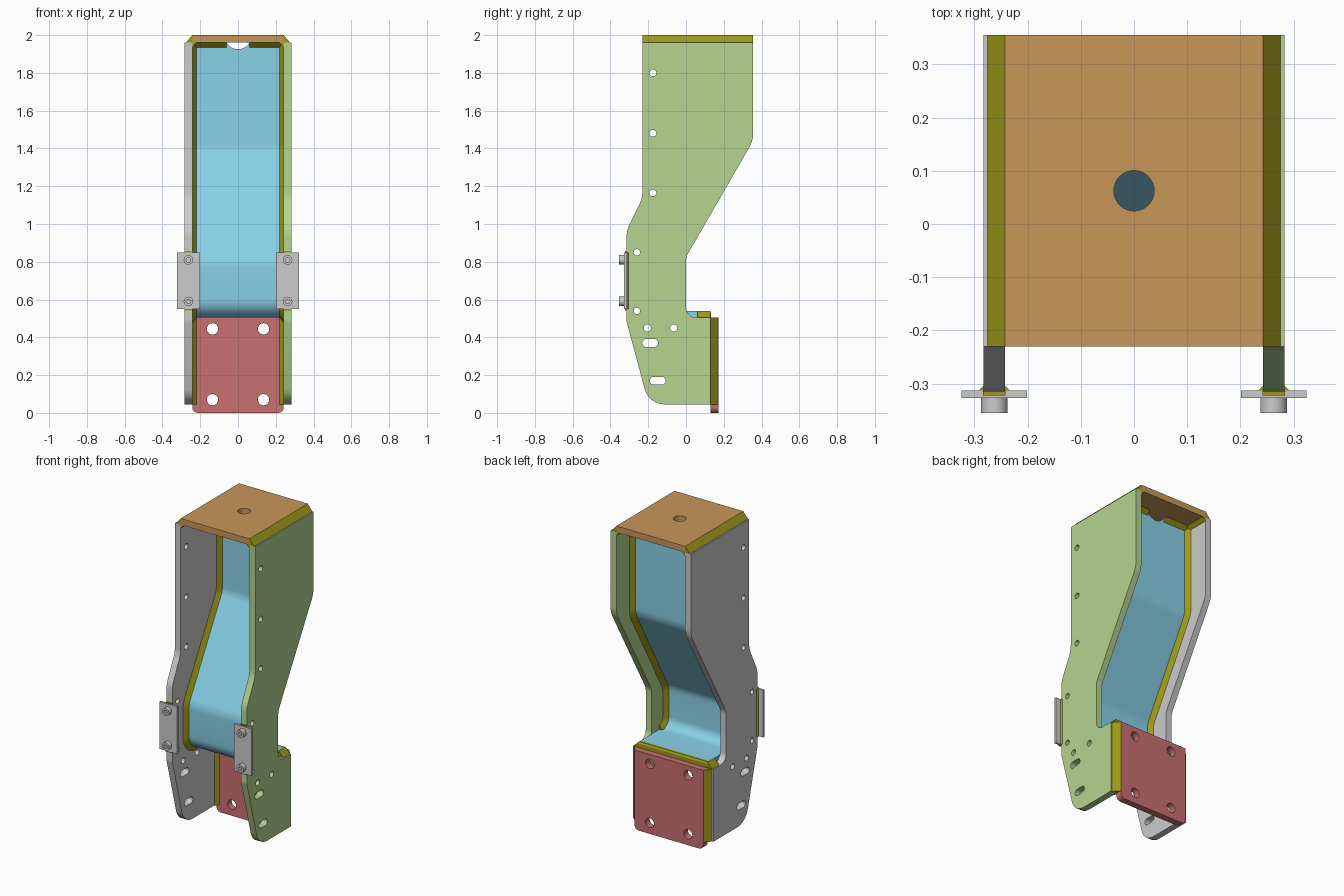
import bpy, bmesh
from math import pi, cos, sin, tan
from mathutils import Vector

if "Cube" in bpy.data.objects:
    bpy.data.objects.remove(bpy.data.objects["Cube"])

COLORS = {"green": (0.46, 0.66, 0.28), "orange": (0.58, 0.31, 0.10), "blue": (0.25, 0.64, 0.81),
          "red": (0.58, 0.16, 0.16), "olive": (0.33, 0.32, 0.01)}
MATS = {}
for n, c in COLORS.items():
    MATS[n] = bpy.data.materials.new(n)
    MATS[n].diffuse_color = (*c, 1)


def finish(name, bm, color=None):
    bmesh.ops.remove_doubles(bm, verts=bm.verts, dist=1e-5)
    bmesh.ops.recalc_face_normals(bm, faces=bm.faces)
    me = bpy.data.meshes.new(name)
    bm.to_mesh(me)
    bm.free()
    ob = bpy.data.objects.new(name, me)
    bpy.context.collection.objects.link(ob)
    if color:
        me.materials.append(MATS[color])
    return ob


def rounded(pts, closed=True, seg=8):
    """Polyline with filleted corners; each point is (u, v[, radius])."""
    out = []
    for i, p in enumerate(pts):
        P = Vector(p[:2])
        if len(p) < 3 or (not closed and i in (0, len(pts) - 1)):
            out.append(P)
            continue
        d0 = (Vector(pts[i - 1][:2]) - P).normalized()
        d1 = (Vector(pts[(i + 1) % len(pts)][:2]) - P).normalized()
        half = d0.angle(d1) / 2
        C = P + (d0 + d1).normalized() * p[2] / sin(half)
        a = P + d0 * p[2] / tan(half) - C
        b = P + d1 * p[2] / tan(half) - C
        t = a.angle(b)
        out += [C + (a * sin(t * (1 - k / seg)) + b * sin(t * k / seg)) / sin(t) for k in range(seg + 1)]
    return out


def circle(u, v, r, n=24):
    return [Vector((u + r * cos(2 * pi * k / n), v + r * sin(2 * pi * k / n))) for k in range(n)]


def slot(u, v, half, r):
    return [Vector((u + (half - r) * (1 if k < 12 else -1) + r * cos(a), v + r * sin(a)))
            for k in range(24) for a in [-pi / 2 + pi * (k % 12) / 11 + (pi if k >= 12 else 0)]]


def extrude(name, loops, axis, a, b, color=None):
    """Extrude an outline (first loop) with holes (other loops) from a to b along an axis."""
    cu = bpy.data.curves.new(name, 'CURVE')
    cu.dimensions, cu.fill_mode = '2D', 'BOTH'
    cu.extrude = abs(b - a) / 2
    for loop in loops:
        sp = cu.splines.new('POLY')
        sp.points.add(len(loop) - 1)
        for q, p in zip(sp.points, loop):
            q.co = (p[0], p[1], 0, 1)
        sp.use_cyclic_u = True
    tmp = bpy.data.objects.new(name + "_curve", cu)
    bpy.context.collection.objects.link(tmp)
    bpy.context.view_layer.update()
    me = bpy.data.meshes.new_from_object(tmp.evaluated_get(bpy.context.evaluated_depsgraph_get()))
    bm = bmesh.new()
    bm.from_mesh(me)
    bpy.data.objects.remove(tmp)
    bpy.data.meshes.remove(me)
    for vert in bm.verts:
        u, v, w = vert.co
        w += (a + b) / 2
        vert.co = {'x': (w, u, v), 'y': (u, w, v), 'z': (u, v, w)}[axis]
    return finish(name, bm, color)


def rect(u0, u1, v0, v1):
    return [(u0, v0), (u1, v0), (u1, v1), (u0, v1)]


def offset(path, d):
    out = []
    for i, p in enumerate(path):
        ts = [(path[j + 1] - path[j]).normalized() for j in (i - 1, i) if 0 <= j < len(path) - 1]
        ns = [Vector((-t.y, t.x)) for t in ts]
        n = sum(ns, Vector((0, 0))).normalized()
        out.append(p + n * d / n.dot(ns[0]))
    return out


IN, OUT, T = 0.242, 0.283, 0.018

# side plates with bolt holes and slots
side = rounded([(-.23, 1.96), (.355, 1.96), (.355, 1.44, .15), (0, .825, .08), (0, .505, .055), (.13, .505),
                (.13, .045), (-.197, .045, .11), (-.315, .485, .1), (-.315, .965, .15), (-.23, 1.14, .15)])
holes = [circle(-.175, z, .018) for z in (1.8, 1.48, 1.165)]
holes += [circle(-.26, z, .017) for z in (.85, .54)] + [circle(y, .45, .019) for y in (-.205, -.065)]
holes += [slot(-.19, .37, .042, .021), slot(-.15, .17, .042, .021)]
extrude("side_plate_right", [side] + holes, 'x', IN, OUT, "green")
extrude("side_plate_left", [side] + holes, 'x', -OUT, -IN)

# top plate and back mounting plate
extrude("top_plate", [rect(-IN, IN, -.23, .355), circle(0, .0625, .038, 32)], 'z', 1.96, 2, "orange")
back = rounded([(-IN, 0, .03), (IN, 0, .03), (IN, .505), (-IN, .505)])
extrude("mounting_plate", [back] + [circle(x, z, .03) for x in (-.135, .135) for z in (.07, .445)],
        'y', .13, .172, "red")

# bent inner sheet with a shallow notch at the top
path = rounded([(.175, 1.96), (.175, 1.39, .12), (-.16, .80, .12), (-.16, .5225, .08), (.11, .5225)], False)
sheet = extrude("bent_sheet", [offset(path, T) + offset(path, -T)[::-1]], 'x', -IN, IN, "blue")
cutter = extrude("notch_cutter", [circle(0, 1.995, .07, 32)], 'y', .05, .3)
mod = sheet.modifiers.new("notch", 'BOOLEAN')
mod.operation, mod.object, mod.solver = 'DIFFERENCE', cutter, 'EXACT'
bpy.context.view_layer.objects.active = sheet
sheet.select_set(True)
bpy.ops.object.modifier_apply(modifier="notch")
bpy.data.objects.remove(cutter)

# welds following the bent sheet on both faces
for s, sn in ((-1, "left"), (1, "right")):
    for f, fn in ((-1, "front"), (1, "back")):
        bm = bmesh.new()
        p = path[:-1]
        near, far = offset(p, f * T), offset(p, f * (T + .03))
        rings = [[bm.verts.new(c) for c in ((s * IN, *n), (s * (IN - .022), *n), (s * IN, *m))]
                 for n, m in zip(near, far)]
        for r0, r1 in zip(rings, rings[1:]):
            for k in range(3):
                bm.faces.new((r0[k], r0[(k + 1) % 3], r1[(k + 1) % 3], r1[k]))
        bm.faces.new(rings[0])
        bm.faces.new(rings[-1])
        finish(f"sheet_weld_{fn}_{sn}", bm, "olive")


def weld(name, s, corner, du, dv, axis, a, b):
    """Triangular weld bead; the first profile coordinate is mirrored by s."""
    u, v = corner
    extrude(name, [[(s * u, v), (s * (u + du), v), (s * u, v + dv)]], axis, a, b, "olive")


for s, n in ((-1, "left"), (1, "right")):
    # corner welds of the top plate, sheet foot and mounting plate
    weld("top_outer_weld_" + n, s, (IN, 1.96), .033, .04, 'y', -.23, .355)
    weld("top_inner_weld_" + n, s, (IN, 1.96), -.022, -.022, 'y', -.23, .355)
    weld("sheet_foot_weld_" + n, s, (IN, .505), .033, .0355, 'y', .06, .13)
    weld("mount_outer_weld_" + n, s, (IN, .13), .033, .04, 'z', .045, .505)
    weld("mount_inner_weld_" + n, s, (IN, .13), -.022, -.022, 'z', .045, .505)
    # welds between sheet and top plate, either side of the notch
    for y, d, fn in ((.175 - T, -.025, "front"), (.175 + T, .025, "back")):
        lo, hi = sorted((s * .062, s * IN))
        weld(f"sheet_top_weld_{fn}_{n}", 1, (y, 1.96), d, -.025, 'x', lo, hi)

    # front pad, its welds and its two socket bolts
    c = s * .2625
    extrude("front_pad_" + n, [rect(c - .0615, c + .0615, .55, .85)], 'y', -.327, -.313)
    weld("pad_outer_weld_" + n, s, (OUT, -.313), .009, .009, 'z', .55, .85)
    weld("pad_inner_weld_" + n, s, (IN, -.313), -.009, .009, 'z', .55, .85)
    extrude("pad_end_weld_" + n, [rect(c - .021, c + .021, .543, .857)], 'y', -.322, -.313, "olive")
    for z in (.59, .81):
        extrude(f"bolt_{n}", [circle(c, z, .025), circle(c, z, .013, 6)], 'y', -.355, -.327)

# weld along the top of the mounting plate
extrude("sheet_end_weld", [[(.11, .505), (.132, .505), (.132, .53), (.125, .5405), (.11, .5405)]],
        'x', -IN, IN, "olive")

# smooth rounded bends, sharp edges elsewhere
bpy.ops.object.select_all(action='SELECT')
bpy.ops.object.shade_smooth_by_angle()

for m in bpy.data.materials:
    if m.users and not m.is_grease_pencil:
        m.use_nodes = True
        m.node_tree.nodes["Principled BSDF"].inputs["Base Color"].default_value = m.diffuse_color
